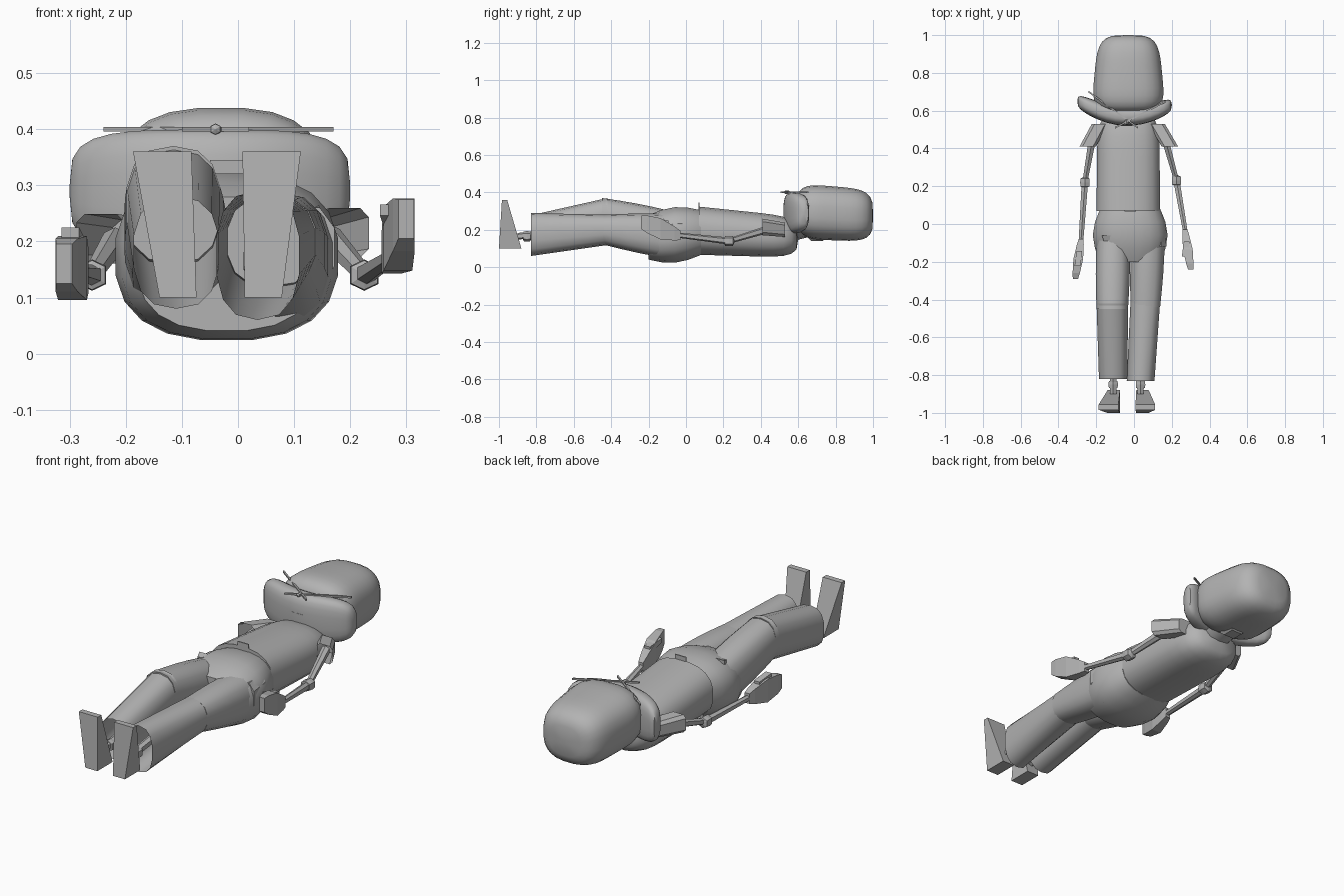
import bpy, bmesh, math
from mathutils import Vector

cube = bpy.data.objects.get("Cube")
if cube:
    bpy.data.objects.remove(cube, do_unlink=True)

COLOUR = (0.45, 0.45, 0.45, 1)
grey = bpy.data.materials.new("plain_grey")
grey.use_nodes = True
grey.diffuse_color = COLOUR
grey.node_tree.nodes["Principled BSDF"].inputs["Base Color"].default_value = COLOUR


def outline(half_width, half_depth, sides, squareness):
    """Points round a superellipse; four sides give a plain rectangle."""
    points = []
    for i in range(sides):
        angle = math.tau * (i + 0.5) / sides
        c, s = math.cos(angle), math.sin(angle)
        if sides == 4:
            u, v = math.copysign(1, c), math.copysign(1, s)
        else:
            u = math.copysign(abs(c) ** (2 / squareness), c)
            v = math.copysign(abs(s) ** (2 / squareness), s)
        points.append((u * half_width, v * half_depth))
    return points


def tube(name, start, end, size, end_size=None, sides=4, steps=1, squareness=2.5,
         bulge=0, sag=(0, 0, 0), round_start=False, round_end=False, open_end=False):
    """Skin a tapering tube from start to end, with optional domed ends."""
    start, end, sag = Vector(start), Vector(end), Vector(sag)
    size, end_size = Vector(size), Vector(end_size or size)
    span = end - start
    axis = max(range(3), key=lambda k: abs(span[k]))
    across = [k for k in range(3) if k != axis]
    bm = bmesh.new()
    rings = []
    for step in range(steps + 1):
        t = (1 - math.cos(math.pi * step / steps)) / 2
        swell = math.sin(math.pi * t)
        reach = 2 * t - 1
        scale = 1 + bulge * swell
        if (round_end and reach > 0) or (round_start and reach < 0):
            scale *= max(0.1, (1 - reach ** 4) ** 0.25)
        width, depth = size.lerp(end_size, t) * scale
        centre = start.lerp(end, t) + sag * swell
        ring = []
        for u, v in outline(width, depth, sides, squareness):
            point = centre.copy()
            point[across[0]] += u
            point[across[1]] += v
            ring.append(bm.verts.new(point))
        rings.append(ring)
    for near, far in zip(rings, rings[1:]):
        for i in range(sides):
            j = (i + 1) % sides
            bm.faces.new((near[i], near[j], far[j], far[i]))
    bm.faces.new(rings[0])
    if not open_end:
        bm.faces.new(rings[-1])
    bmesh.ops.recalc_face_normals(bm, faces=bm.faces)
    mesh = bpy.data.meshes.new(name)
    bm.to_mesh(mesh)
    bm.free()
    mesh.materials.append(grey)
    obj = bpy.data.objects.new(name, mesh)
    bpy.context.collection.objects.link(obj)
    if sides > 8:
        bpy.ops.object.select_all(action="DESELECT")
        obj.select_set(True)
        bpy.context.view_layer.objects.active = obj
        bpy.ops.object.shade_smooth_by_angle(angle=math.radians(40))


def knob(name, centre, radius, length):
    """Small faceted joint lying along the body."""
    offset = Vector((0, length / 2, 0))
    tube(name, Vector(centre) - offset, Vector(centre) + offset,
         size=(radius, radius), sides=6, steps=4, round_start=True, round_end=True)


def rod(name, start, end, radius, end_radius):
    tube(name, start, end, size=(radius, radius), end_size=(end_radius, end_radius), sides=6)


MID = -.03  # the body lies a little to its right

# Head, neck and the small opening under the head
tube("head", start=(MID, .59, .3), end=(MID, 1, .275), size=(.2, .15), end_size=(.16, .14),
     sides=24, steps=16, squareness=2.7, round_start=True, round_end=True)
tube("neck", start=(MID, .5, .18), end=(MID, .65, .22), size=(.08, .06), sides=10)
tube("head_opening", start=(MID, .7, .14), end=(MID, .7, .16), size=(.03, .03), end_size=(.05, .05))

# Thick band curving round the front of the neck
tube("collar", start=(-.3, .65, .29), end=(.2, .63, .29), size=(.05, .11), sides=20, steps=16,
     squareness=3, sag=(0, -.07, 0), round_start=True, round_end=True)
tube("collar_slit", start=(-.07, .53, .31), end=(-.01, .53, .31), size=(.01, .004))

# Crossed tie strings with a knot
STRING = (.005, .004)
tube("right_tie", start=(-.24, .7, .4), end=(.02, .51, .4), size=STRING)
tube("left_tie", start=(.17, .65, .4), end=(-.1, .51, .4), size=STRING)
knob("tie_knot", centre=(-.04, .54, .4), radius=.01, length=.03)

# Shirt, hips and loose flaps of cloth
tube("shirt", start=(MID, .07, .195), end=(MID, .6, .16), size=(.17, .13), end_size=(.165, .11),
     sides=20, steps=12, round_end=True)
tube("hips", start=(-.02, .08, .185), end=(-.02, -.2, .16), size=(.16, .12),
     sides=20, steps=6, bulge=.25)
tube("belt_flap", start=(-.05, .07, .325), end=(.01, .07, .325), size=(.003, .02))
tube("right_pocket_flap", start=(-.15, -.09, .29), end=(-.13, -.06, .3), size=(.01, .01),
     end_size=(.04, .01))
tube("left_pocket_flap", start=(.12, -.12, .19), end=(.115, -.02, .2), size=(.055, .075), sides=8)


def leg(side, hip, knee, cuff, knee_size, cuff_size):
    """Thigh, open-ended shin, thin jointed ankle."""
    tube(side + "_thigh", hip, knee, size=(.09, .12), end_size=knee_size,
         sides=14, steps=6, bulge=.05)
    tube(side + "_shin", Vector(knee) + Vector((0, .03, 0)), cuff, size=knee_size,
         end_size=cuff_size, sides=14, steps=6, open_end=True)
    ankle = Vector((cuff[0], -.9, .165))
    rod(side + "_ankle", ankle, (cuff[0], -.7, .19), .018, .02)
    knob(side + "_ankle_joint", ankle + Vector((0, .05, 0)), .028, .05)


leg("right", hip=(-.11, -.08, .18), knee=(-.115, -.45, .265), cuff=(-.11, -.82, .18),
    knee_size=(.085, .105), cuff_size=(.077, .1))
leg("left", hip=(.075, -.08, .165), knee=(.06, -.44, .2), cuff=(.035, -.83, .175),
    knee_size=(.08, .08), cuff_size=(.075, .115))


def foot(side, heel_x, toe_x):
    """Wedge pointing up, broad and thin at the toe."""
    tube(side + "_foot", start=(heel_x, -.94, .1), end=(toe_x, -.97, .36),
         size=(.033, .06), end_size=(.052, .014))


foot("right", heel_x=-.107, toe_x=-.135)
foot("left", heel_x=.045, toe_x=.06)


def arm(side, shoulder, sleeve, elbow, wrist, fingertip):
    """Square open sleeve, thin rods, faceted elbow, flat hand and thumb."""
    tube(side + "_sleeve", shoulder, sleeve, size=(.045, .04), end_size=(.045, .046),
         sides=8, squareness=4, open_end=True)
    rod(side + "_upper_arm", Vector(shoulder).lerp(Vector(sleeve), .6), elbow, .022, .015)
    knob(side + "_elbow", elbow, radius=.028, length=.06)
    rod(side + "_forearm", elbow, wrist, .019, .014)
    tube(side + "_hand", wrist, fingertip, size=(.013, .025), end_size=(.014, .035),
         steps=4, bulge=.9)
    palm = Vector(wrist).lerp(Vector(fingertip), .3)
    tube(side + "_thumb", palm + Vector((0, 0, .04)), palm + Vector((-.01, -.08, .065)),
         size=(.015, .018), end_size=(.016, .01))


arm("right", shoulder=(-.18, .53, .2), sleeve=(-.245, .41, .205), elbow=(-.26, .22, .14),
    wrist=(-.28, -.08, .145), fingertip=(-.31, -.29, .16))
arm("left", shoulder=(.12, .53, .2), sleeve=(.19, .41, .215), elbow=(.225, .23, .14),
    wrist=(.27, -.03, .17), fingertip=(.3, -.24, .24))
